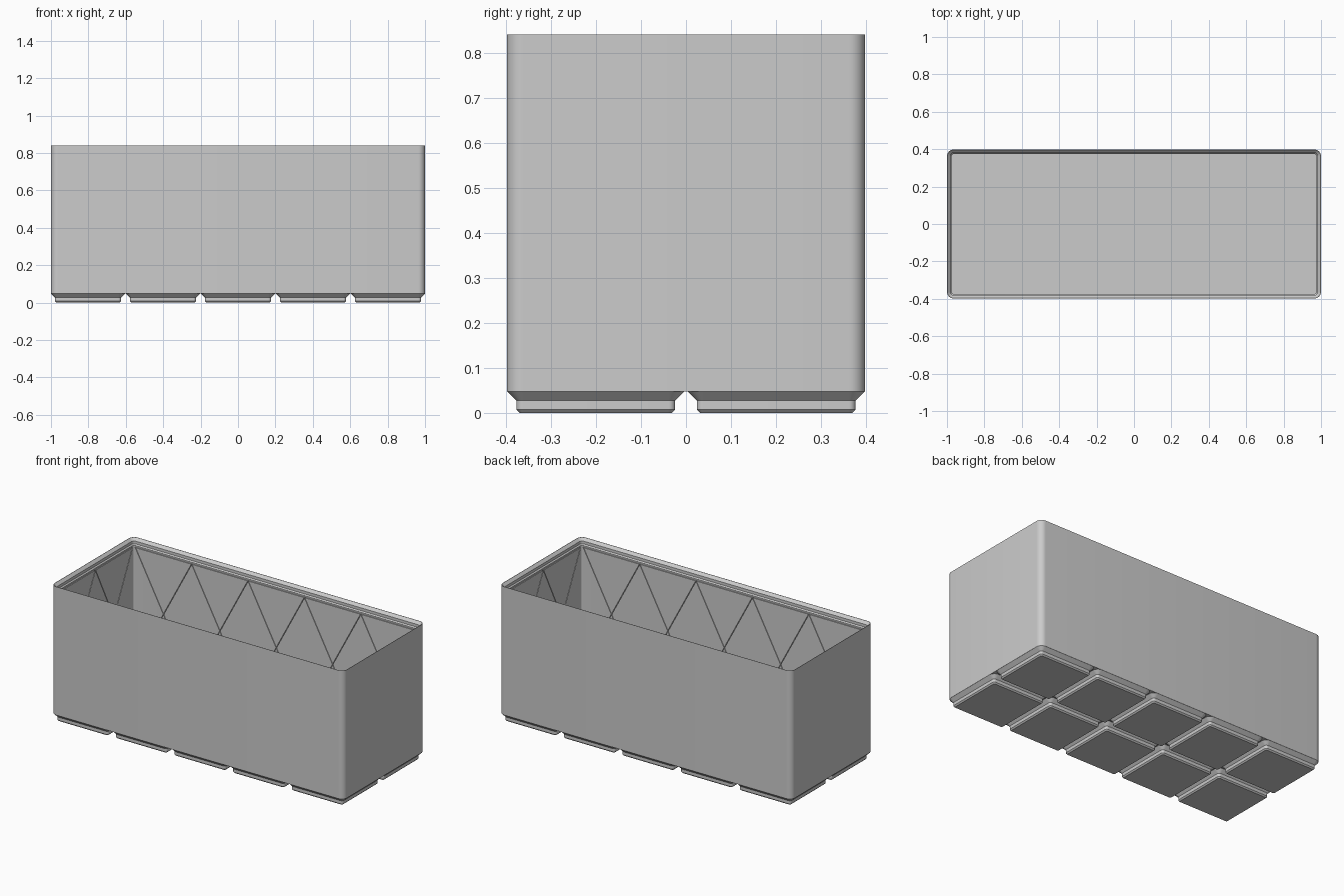
import bpy, bmesh, math
from mathutils import Vector

if "Cube" in bpy.data.objects:
    bpy.data.objects.remove(bpy.data.objects["Cube"], do_unlink=True)

grey = bpy.data.materials.new("light grey plastic")
grey.use_nodes = True
grey.diffuse_color = (0.6, 0.6, 0.6, 1)
grey.node_tree.nodes["Principled BSDF"].inputs["Base Color"].default_value = (0.6, 0.6, 0.6, 1)

HALF_X, HALF_Y, RADIUS, TOP = 1.0, 0.3985, 0.036, 0.841
BASE, FLOOR, WALL, LIP = 0.048, 0.06, 0.0248, 0.79
CELL = 0.401


def make_object(name, bm):
    bmesh.ops.recalc_face_normals(bm, faces=bm.faces)
    mesh = bpy.data.meshes.new(name)
    bm.to_mesh(mesh)
    bm.free()
    obj = bpy.data.objects.new(name, mesh)
    bpy.context.collection.objects.link(obj)
    mesh.materials.append(grey)
    return obj


def smooth(obj):
    bpy.ops.object.select_all(action="DESELECT")
    obj.select_set(True)
    bpy.context.view_layer.objects.active = obj
    bpy.ops.object.shade_smooth_by_angle(angle=math.radians(30))


def loft(bm, hx, hy, radius, profile, cx=0, cy=0, steps=8):
    """Stack rounded rectangles; profile holds (inset, height) pairs."""
    rings = []
    for inset, z in profile:
        r = max(radius - inset, 0.007)
        ring = []
        for quarter, (sx, sy) in enumerate([(1, 1), (-1, 1), (-1, -1), (1, -1)]):
            for i in range(steps + 1):
                a = (quarter + i / steps) * math.pi / 2
                ring.append(bm.verts.new((cx + sx * (hx - inset - r) + r * math.cos(a),
                                          cy + sy * (hy - inset - r) + r * math.sin(a), z)))
        rings.append(ring)
    for low, high in zip(rings, rings[1:]):
        for i in range(len(low)):
            j = (i + 1) % len(low)
            bm.faces.new((low[i], low[j], high[j], high[i]))
    bm.faces.new(rings[0])
    bm.faces.new(rings[-1])


# Open box with a stepped stacking lip
bm = bmesh.new()
loft(bm, HALF_X, HALF_Y, RADIUS, [
    (0, BASE), (0, TOP), (0.002, TOP), (0.018, TOP - 0.016), (0.018, TOP - 0.033),
    (WALL, TOP - 0.04), (WALL, FLOOR)])
bin_body = make_object("bin_body", bm)

# Cutters for the narrow crossed slits inside the walls
bm = bmesh.new()


def slit(start, end, outward, width=0.0035, depth=0.016):
    start, end = Vector(start), Vector(end)
    along = (end - start).normalized() * 0.001
    side = outward.cross(end - start).normalized() * width / 2
    out = outward * depth / 2
    ends = []
    for p in (start - along, end + along):
        ends.append([bm.verts.new(p + side * s + out * o)
                     for s, o in ((1, 1), (-1, 1), (-1, -1), (1, -1))])
    a, b = ends
    bm.faces.new(a)
    bm.faces.new(b)
    for i in range(4):
        j = (i + 1) % 4
        bm.faces.new((a[i], a[j], b[j], b[i]))


for axis, cells in ((0, 5), (1, 2)):
    half = (HALF_X, HALF_Y)[axis] - RADIUS
    wall = (HALF_Y, HALF_X)[axis] - WALL
    pitch = 2 * half / cells
    for sign in (-1, 1):
        outward = Vector((0, sign, 0)) if axis == 0 else Vector((sign, 0, 0))

        def spot(t, z):
            return (t, sign * wall, z) if axis == 0 else (sign * wall, t, z)

        slit(spot(-half, LIP), spot(half, LIP), outward)
        for c in range(cells):
            left, right = -half + c * pitch, -half + (c + 1) * pitch
            slit(spot(left, FLOOR + 0.005), spot(right, LIP), outward)
            slit(spot(left, LIP), spot(right, FLOOR + 0.005), outward)
cutter = make_object("slit_cutter", bm)
cutter.hide_render = True

mod = bin_body.modifiers.new("wall slits", "BOOLEAN")
mod.operation = "DIFFERENCE"
mod.solver = "EXACT"
mod.use_self = True
mod.object = cutter
bpy.context.view_layer.objects.active = bin_body
bpy.ops.object.modifier_apply(modifier=mod.name)
bpy.data.objects.remove(cutter, do_unlink=True)
smooth(bin_body)

# Grid of stepped feet under the box
for row in range(2):
    for col in range(5):
        bm = bmesh.new()
        loft(bm, 0.198, 0.198, RADIUS,
             [(0.029, 0), (0.0215, 0.0076), (0.0215, 0.027), (0, BASE + 0.0005)],
             (col - 2) * CELL, (row - 0.5) * CELL)
        smooth(make_object(f"foot_{row + 1}_{col + 1}", bm))
